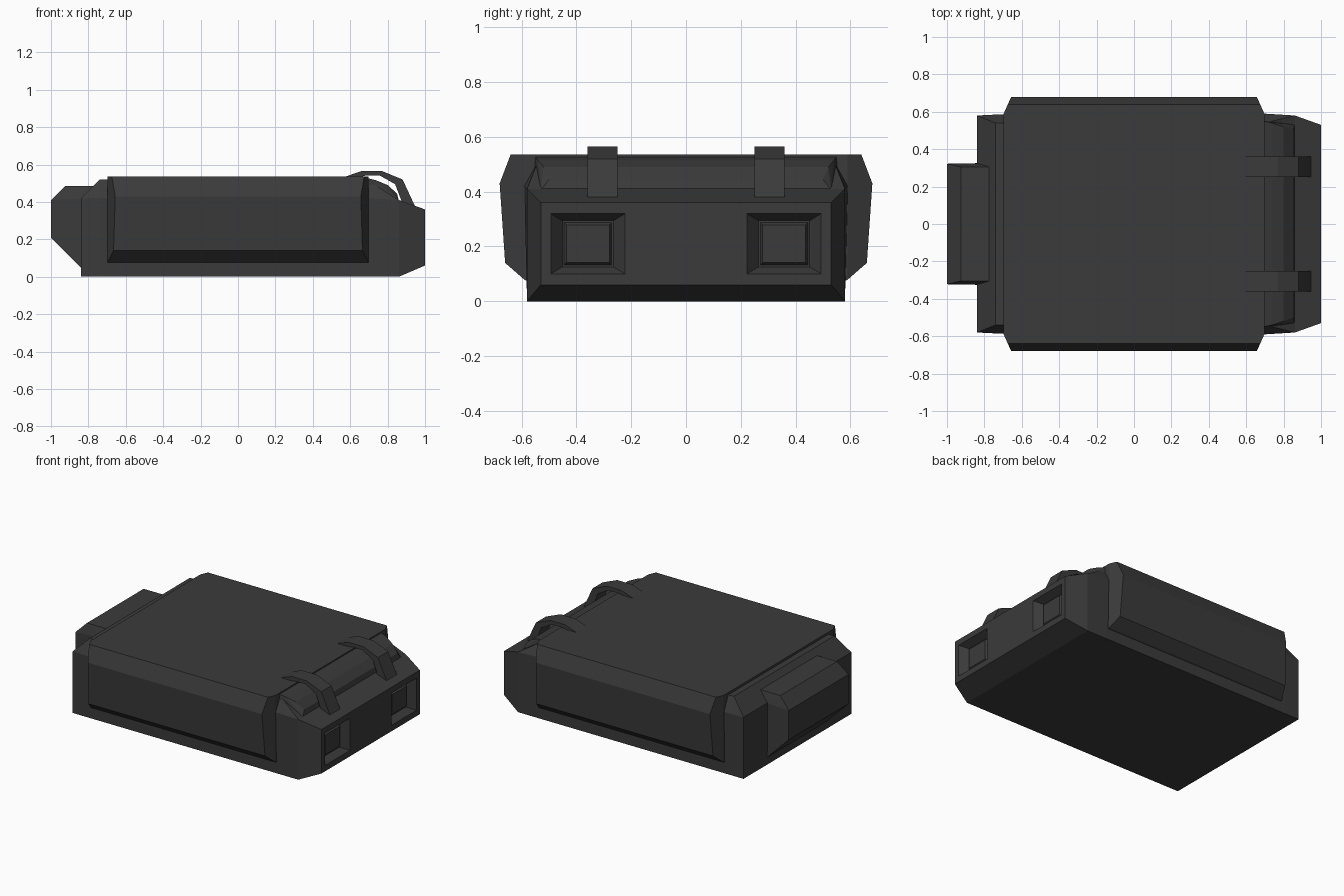
import bpy
import bmesh

cube = bpy.data.objects.get("Cube")
if cube:
    bpy.data.objects.remove(cube, do_unlink=True)

# Single dark grey material
grey = bpy.data.materials.new("dark_grey")
grey.use_nodes = True
colour = (0.043, 0.043, 0.043, 1)
grey.diffuse_color = colour
bsdf = grey.node_tree.nodes["Principled BSDF"]
bsdf.inputs["Base Color"].default_value = colour
bsdf.inputs["Roughness"].default_value = 0.8


def finish(name, bm):
    bmesh.ops.remove_doubles(bm, verts=bm.verts, dist=0.0005)
    bmesh.ops.recalc_face_normals(bm, faces=bm.faces)
    mesh = bpy.data.meshes.new(name)
    bm.to_mesh(mesh)
    bm.free()
    mesh.materials.append(grey)
    obj = bpy.data.objects.new(name, mesh)
    bpy.context.collection.objects.link(obj)
    return obj


def hull(name, points):
    """Convex solid around a set of points."""
    bm = bmesh.new()
    for p in points:
        bm.verts.new(p)
    bmesh.ops.convex_hull(bm, input=bm.verts)
    bmesh.ops.dissolve_limit(bm, angle_limit=0.01, verts=bm.verts, edges=bm.edges)
    return finish(name, bm)


def mirror_y(points):
    return [(x, s * y, z) for x, y, z in points for s in (-1, 1)]


def loft(name, rings):
    """Skin a list of equal rings and cap both ends."""
    bm = bmesh.new()
    loops = [[bm.verts.new(p) for p in ring] for ring in rings]
    for a, b in zip(loops, loops[1:]):
        for i in range(len(a)):
            j = (i + 1) % len(a)
            bm.faces.new((a[i], a[j], b[j], b[i]))
    bm.faces.new(loops[0])
    bm.faces.new(loops[-1])
    return finish(name, bm)


# Body: stations along x of (x, bottom width, shoulder width, top width, z bottom, z shoulder, z top)
stations = [
    (-0.84, 0.58, 0.58, 0.58, 0.0, 0.42, 0.42),
    (-0.74, 0.58, 0.585, 0.54, 0.0, 0.42, 0.52),
    (0.70, 0.58, 0.59, 0.54, 0.0, 0.42, 0.51),
    (0.86, 0.58, 0.58, 0.58, 0.0, 0.41, 0.41),
    (1.0, 0.53, 0.53, 0.53, 0.06, 0.36, 0.36),
]
rings = []
for x, wb, ws, wt, zb, zs, zt in stations:
    half = [(wb, zb), (ws, zs), (wt, zt)]
    rings.append([(x, y, z) for y, z in half] + [(x, -y, z) for y, z in reversed(half)])
body = loft("body", rings)


# Recessed sockets with a raised pad, in the end face
def frustum(name, y, x0, h0, x1, h1):
    return hull(name, [(x, y + a * h[0], 0.21 + b * h[1])
                       for x, h in ((x0, h0), (x1, h1))
                       for a in (-1, 1) for b in (-1, 1)])


for side, label in ((-1, "right"), (1, "left")):
    y = side * 0.358
    cutter = frustum("socket_cutter", y, 0.95, (0.093, 0.084), 1.02, (0.152, 0.12))
    cutter.hide_render = True
    mod = body.modifiers.new("socket", "BOOLEAN")
    mod.operation = "DIFFERENCE"
    mod.solver = "EXACT"
    mod.object = cutter
    bpy.context.view_layer.objects.active = body
    bpy.ops.object.modifier_apply(modifier=mod.name)
    bpy.data.objects.remove(cutter, do_unlink=True)
    frustum("socket_pad_" + label, y, 0.945, (0.09, 0.081), 0.965, (0.078, 0.068))

# Wide shell that forms the top and both bulging sides
profile = [(0.57, 0.07), (0.59, 0.079), (0.66, 0.14), (0.68, 0.43), (0.64, 0.535), (0.59, 0.535)]
hull("side_shell", mirror_y([(s * (0.697 - 0.45 * max(0, y - 0.59)), y, z)
                             for y, z in profile for s in (-1, 1)]))

# Rounded roll between the top and the sloping end
hull("end_roll", mirror_y([
    (0.69, 0.55, 0.528), (0.74, 0.54, 0.515), (0.80, 0.52, 0.49),
    (0.85, 0.50, 0.445), (0.86, 0.53, 0.405), (0.69, 0.56, 0.405)]))

# Box on the opposite end
hull("end_box", mirror_y([
    (-0.77, 0.325, 0.05), (-0.84, 0.325, 0.05), (-1.0, 0.322, 0.21),
    (-1.0, 0.322, 0.41), (-0.925, 0.305, 0.485), (-0.77, 0.305, 0.485), (-0.77, 0.325, 0.42)]))

# Two arched straps: outer and inner outline, extruded in width
outer = [(0.57, 0.534), (0.66, 0.565), (0.77, 0.565), (0.88, 0.52), (0.945, 0.38)]
inner = [(0.59, 0.52), (0.68, 0.54), (0.76, 0.54), (0.84, 0.495), (0.88, 0.39)]
outline = outer + inner[::-1]
for side, label in ((-1, "right"), (1, "left")):
    loft("strap_" + label, [[(x, side * y, z) for x, z in outline] for y in (0.25, 0.36)])
